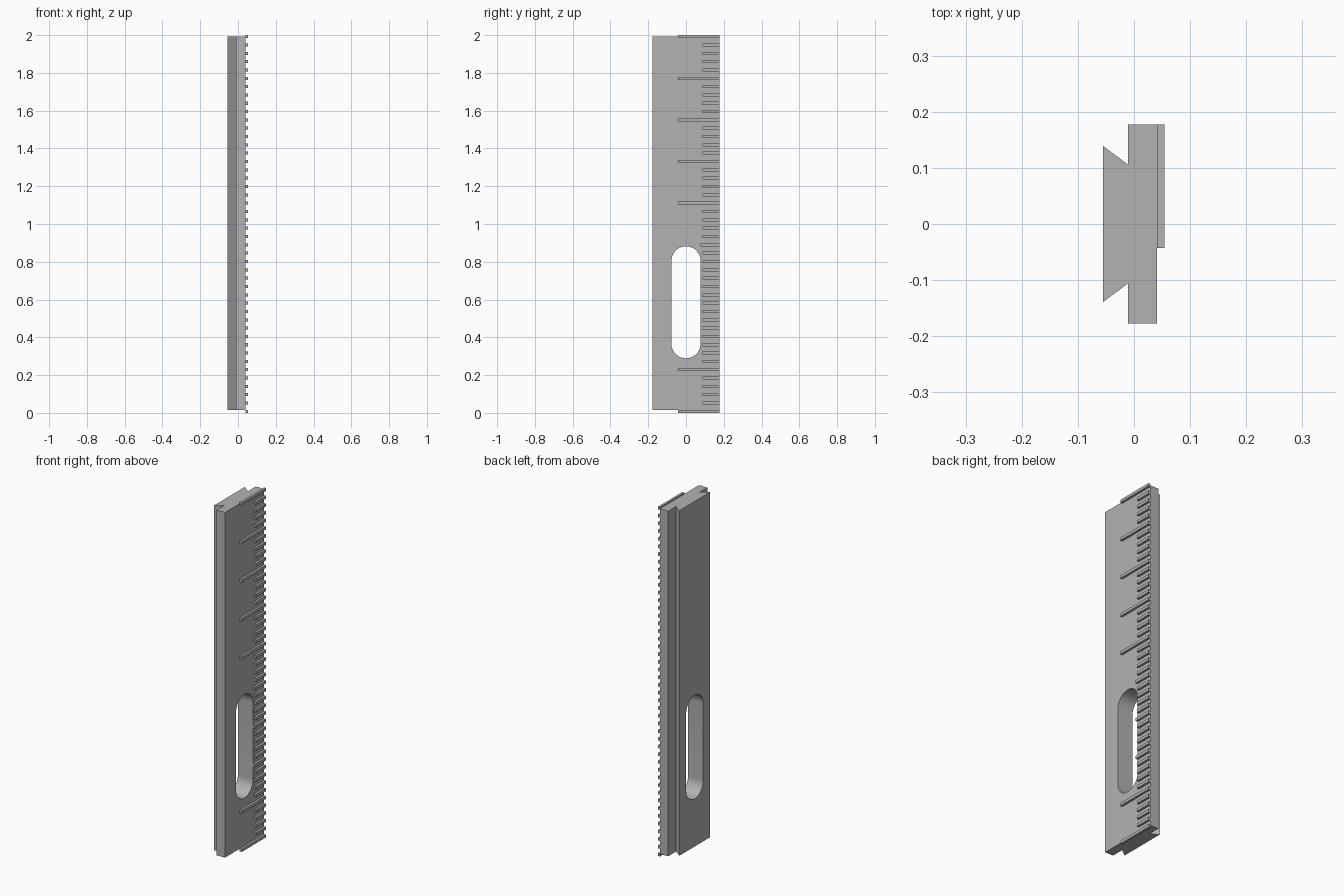
import bpy
import bmesh
import math

default_cube = bpy.data.objects.get("Cube")
if default_cube:
    bpy.data.objects.remove(default_cube, do_unlink=True)

GREY = (0.45, 0.45, 0.45, 1.0)
grey = bpy.data.materials.new("plain grey")
grey.use_nodes = True
grey.diffuse_color = GREY
grey.node_tree.nodes["Principled BSDF"].inputs["Base Color"].default_value = GREY


def prism(name, outline, direction):
    """Extrude a closed outline along a direction."""
    bm = bmesh.new()
    base = bm.faces.new([bm.verts.new(p) for p in outline])
    grown = bmesh.ops.extrude_face_region(bm, geom=[base])["geom"]
    moved = [g for g in grown if isinstance(g, bmesh.types.BMVert)]
    bmesh.ops.translate(bm, verts=moved, vec=direction)
    bmesh.ops.recalc_face_normals(bm, faces=bm.faces[:])
    mesh = bpy.data.meshes.new(name)
    bm.to_mesh(mesh)
    bm.free()
    mesh.materials.append(grey)
    obj = bpy.data.objects.new(name, mesh)
    bpy.context.collection.objects.link(obj)
    return obj


# Main bar with a dovetail rail along its side
BOTTOM, TOP = 0.015, 1.992
FACE_X, BAR_X, RAIL_X = 0.041, -0.011, -0.055
EDGE_Y = 0.177
half = [(FACE_X, EDGE_Y), (BAR_X, EDGE_Y), (BAR_X, 0.106), (RAIL_X, 0.139)]
outline = half + [(x, -y) for x, y in reversed(half)]
body = prism("ruler_body", [(x, y, BOTTOM) for x, y in outline],
             (0, 0, TOP - BOTTOM))

# Rounded slot cut through the bar
SLOT_R, SLOT_LOW, SLOT_HIGH = 0.077, 0.289, 0.882
STEPS = 24
slot = []
for centre, start in ((SLOT_HIGH - SLOT_R, 0), (SLOT_LOW + SLOT_R, math.pi)):
    for i in range(STEPS + 1):
        a = start + math.pi * i / STEPS
        slot.append((-0.2, SLOT_R * math.cos(a), centre + SLOT_R * math.sin(a)))
cutter = prism("slot_cutter", slot, (0.4, 0, 0))
cutter.hide_render = True
for face in cutter.data.polygons:
    face.use_smooth = abs(face.normal.x) < 0.5
cut = body.modifiers.new("slot", 'BOOLEAN')
cut.operation = 'DIFFERENCE'
cut.solver = 'EXACT'
cut.object = cutter
bpy.context.view_layer.objects.active = body
bpy.ops.object.modifier_apply(modifier=cut.name)
bpy.data.objects.remove(cutter, do_unlink=True)

# Raised scale marks, every fifth one long; the slot shortens those it meets
MARK_H, MARK_X = 0.016, 0.054
COUNT = 45
for i in range(COUNT + 1):
    low = (2 - MARK_H) * i / COUNT
    is_long = i % 5 == 0
    start = -0.043 if is_long else 0.087
    if is_long and SLOT_LOW < low < SLOT_HIGH:
        start = SLOT_R
    ends = [(start, low), (EDGE_Y, low),
            (EDGE_Y, low + MARK_H), (start, low + MARK_H)]
    name = "long_mark" if is_long else "short_mark"
    prism(name, [(FACE_X, y, z) for y, z in ends], (MARK_X - FACE_X, 0, 0))
